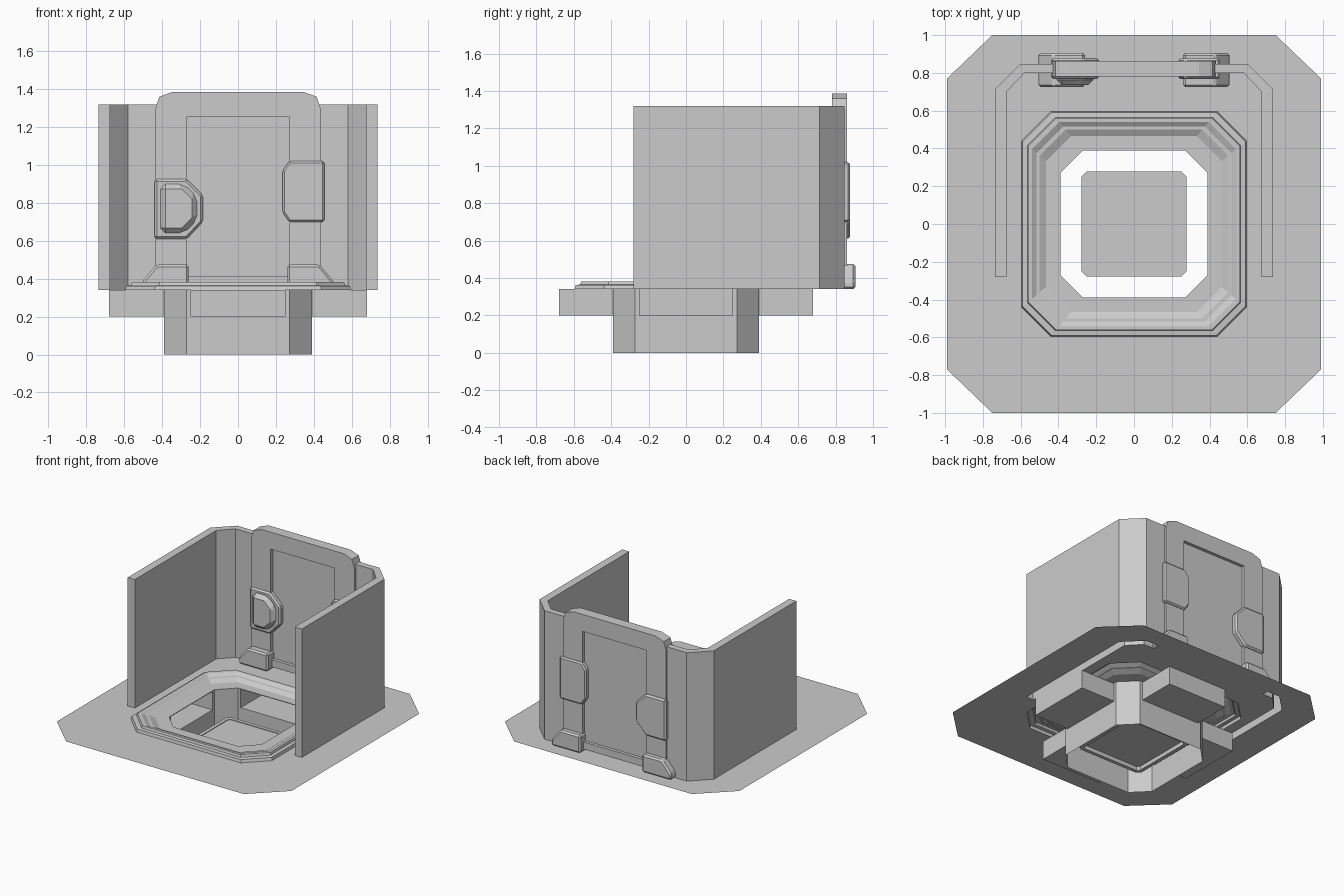
import bpy, bmesh
from mathutils import Vector, Matrix

if "Cube" in bpy.data.objects:
    bpy.data.objects.remove(bpy.data.objects["Cube"], do_unlink=True)

grey = bpy.data.materials.new("plain grey")
grey.use_nodes = True
grey.diffuse_color = (0.6, 0.6, 0.6, 1)
grey.node_tree.nodes["Principled BSDF"].inputs["Base Color"].default_value = (0.6, 0.6, 0.6, 1)


def finish(name, bm, bevel=0):
    mesh = bpy.data.meshes.new(name)
    bm.to_mesh(mesh)
    bm.free()
    mesh.materials.append(grey)
    ob = bpy.data.objects.new(name, mesh)
    bpy.context.collection.objects.link(ob)
    if bevel:
        mod = ob.modifiers.new("bevel", "BEVEL")
        mod.width = bevel
        mod.segments = 1
    return ob


def solid(name, loops, lo, hi, axis="z", bevel=0, open_bottom=False):
    """Fill outlines (first outer, then holes) and extrude them along an axis."""
    bm = bmesh.new()
    for loop in loops:
        vs = [bm.verts.new((u, v, lo) if axis == "z" else (u, lo, v)) for u, v in loop]
        for a, b in zip(vs, vs[1:] + vs[:1]):
            bm.edges.new((a, b))
    normal = (0, 0, 1) if axis == "z" else (0, 1, 0)
    bmesh.ops.triangle_fill(bm, edges=bm.edges[:], use_beauty=True, normal=normal)
    bmesh.ops.dissolve_limit(bm, angle_limit=0.02, verts=bm.verts[:], edges=bm.edges[:])
    if hi != lo:
        base = bm.faces[:]
        new = bmesh.ops.extrude_face_region(bm, geom=base, use_keep_orig=True)["geom"]
        moved = [g for g in new if isinstance(g, bmesh.types.BMVert)]
        bmesh.ops.translate(bm, verts=moved, vec=Vector(normal) * (hi - lo))
        if open_bottom:
            bmesh.ops.delete(bm, geom=base, context="FACES_ONLY")
        bmesh.ops.recalc_face_normals(bm, faces=bm.faces[:])
    return finish(name, bm, bevel)


def octagon(a, c, b=None, d=None):
    """Chamfered rectangle with half sizes a, b and chamfers starting at c, d."""
    b, d = b or a, d or c
    return [(a, -d), (a, d), (c, b), (-c, b), (-a, d), (-a, -d), (-c, -b), (c, -b)]


def ring(a):
    return octagon(a, a * 0.825 - 0.05)


def flip(loop):
    return [(-u, v) for u, v in loop]


FLOOR = 0.34

# Side walls with a chamfered back corner, and the floor sheet around them
wall = [(0.735, -0.28), (0.735, 0.715), (0.6, 0.848), (0.42, 0.848),
        (0.42, 0.8), (0.58, 0.8), (0.675, 0.7), (0.675, -0.28)]
solid("floor", [octagon(0.99, 0.75, 1.0, 0.77), ring(0.595), wall, flip(wall)], FLOOR, FLOOR)
solid("left_wall", [wall], FLOOR, 1.32, open_bottom=True)
solid("right_wall", [flip(wall)], FLOOR, 1.32, open_bottom=True)

# Stepped rim around the pit
rim = [(0.595, 0.34), (0.59, 0.362), (0.565, 0.365), (0.56, 0.382), (0.54, 0.382),
       (0.515, 0.365), (0.5, 0.365), (0.465, 0.345), (0.39, 0.345), (0.39, 0.34)]
bm = bmesh.new()
rows = [[bm.verts.new((x, y, z)) for x, y in ring(a)] for a, z in rim]
for r, s in zip(rows, rows[1:]):
    for i in range(8):
        j = (i + 1) % 8
        bm.faces.new((r[i], r[j], s[j], s[i]))
finish("pit_rim", bm)

# Pit shell with four side recesses, made one quarter at a time
P, C, W, E, S = 0.39, 0.272, 0.25, 0.68, 0.2
quarter = [
    [(P, -C, 0), (P, C, 0), (P, C, S), (P, -C, S)],
    [(P, C, 0), (C, P, 0), (C, P, FLOOR), (P, C, FLOOR)],
    [(E, -W, S), (E, W, S), (E, W, FLOOR), (E, -W, FLOOR)],
    [(P, -W, S), (P, W, S), (E, W, S), (E, -W, S)],
]
for s in (-1, 1):
    quarter.append([(P, s * W, S), (P, s * C, S), (P, s * C, FLOOR), (P, s * W, FLOOR)])
    quarter.append([(P, s * W, S), (E, s * W, S), (E, s * W, FLOOR), (P, s * W, FLOOR)])
bm = bmesh.new()
for k in range(4):
    turn = Matrix.Rotation(k * 1.5707963, 3, "Z")
    for quad in quarter:
        bm.faces.new([bm.verts.new(turn @ Vector(p)) for p in quad])
bmesh.ops.remove_doubles(bm, verts=bm.verts[:], dist=0.001)
for f in bm.faces:
    mid = f.calc_center_median()
    out = Vector((mid.x, mid.y, 0))
    if f.normal.dot(out) < -0.001 or f.normal.z > 0.5:
        f.normal_flip()
finish("pit_shell", bm)

# Loose plate in the middle of the pit
solid("pit_plate", [octagon(0.277, 0.25)], 0.13, 0.165)
solid("pit_plate_rim", [octagon(0.277, 0.25), octagon(0.25, 0.235)], 0.1, 0.17)

# Doorway: frame, recessed panel
outer = [(-0.435, 0.36), (0.435, 0.36), (0.435, 1.3), (0.415, 1.36), (0.345, 1.385),
         (-0.345, 1.385), (-0.415, 1.36), (-0.435, 1.3)]
opening = [(-0.27, 0.415), (0.27, 0.415), (0.27, 1.255), (-0.27, 1.255)]
solid("door_frame", [outer, opening], 0.78, 0.862, "y")
solid("door_panel", [opening], 0.805, 0.838, "y")

# Feet of the frame
foot = [(0.505, 0.34), (0.505, 0.385), (0.43, 0.475), (0.26, 0.475), (0.26, 0.34)]
for name, loop in (("left_foot", foot), ("right_foot", flip(foot))):
    solid(name, [loop], 0.725, 0.905, "y", 0.012)

# Hinge pad, lock pad and raised handle
hinge = [(0.455, 0.7), (0.455, 1.02), (0.27, 1.02), (0.235, 0.97), (0.235, 0.75), (0.27, 0.7)]
lock = [(-0.44, 0.61), (-0.27, 0.61), (-0.185, 0.7), (-0.185, 0.84), (-0.27, 0.925), (-0.44, 0.925)]
handle = [(-0.41, 0.64), (-0.285, 0.64), (-0.215, 0.71), (-0.215, 0.83), (-0.285, 0.9), (-0.41, 0.9)]
solid("hinge_pad", [hinge], 0.768, 0.876, "y", 0.01)
solid("lock_pad", [lock], 0.768, 0.878, "y", 0.012)
solid("handle", [handle], 0.735, 0.8, "y", 0.028)
